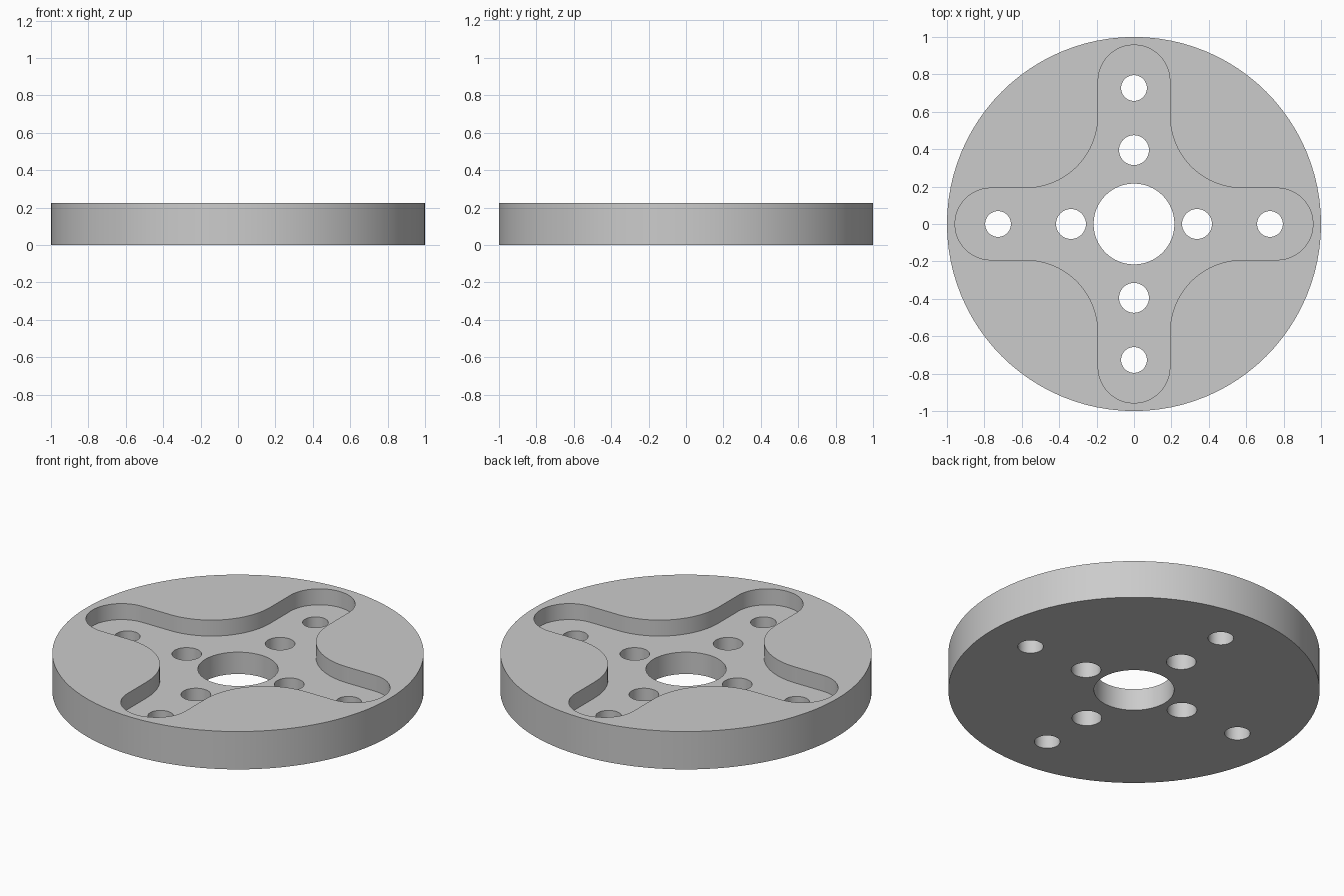
import bpy, bmesh
from math import cos, sin, pi, radians

if "Cube" in bpy.data.objects:
    bpy.data.objects.remove(bpy.data.objects["Cube"], do_unlink=True)

HEIGHT, FLOOR = 0.225, 0.13
ARM_HALF, ARM_TIP, FILLET_END = 0.192, 0.957, 0.58

metal = bpy.data.materials.new("grey metal")
metal.use_nodes = True
grey = (0.6, 0.6, 0.6, 1)
metal.diffuse_color = grey
metal.node_tree.nodes["Principled BSDF"].inputs["Base Color"].default_value = grey


def arc(cx, cy, r, start, end, steps):
    """Points along an arc, angles in degrees."""
    angles = [radians(start + (end - start) * i / steps) for i in range(steps + 1)]
    return [(cx + r * cos(a), cy + r * sin(a)) for a in angles]


def circle(cx, cy, r, sides):
    return arc(cx, cy, r, 0, 360, sides)[:-1]


def prism(name, outlines, z0, z1):
    """Extrude each closed outline from z0 to z1 in one mesh."""
    bm = bmesh.new()
    for pts in outlines:
        low = [bm.verts.new((x, y, z0)) for x, y in pts]
        high = [bm.verts.new((x, y, z1)) for x, y in pts]
        bm.faces.new(low[::-1])
        bm.faces.new(high)
        for i in range(len(pts)):
            j = (i + 1) % len(pts)
            bm.faces.new((low[i], low[j], high[j], high[i]))
    mesh = bpy.data.meshes.new(name)
    bm.to_mesh(mesh)
    bm.free()
    mesh.materials.append(metal)
    ob = bpy.data.objects.new(name, mesh)
    bpy.context.collection.objects.link(ob)
    return ob


# Round body
disc = prism("disc", [circle(0, 0, 1, 96)], 0, HEIGHT)

# Cross-shaped pocket: rounded arm tip plus concave fillet, repeated four times
quarter = arc(ARM_TIP - ARM_HALF, 0, ARM_HALF, -90, 90, 24)
quarter += arc(FILLET_END, FILLET_END, FILLET_END - ARM_HALF, 270, 180, 20)
cross = []
for k in range(4):
    c, s = round(cos(k * pi / 2)), round(sin(k * pi / 2))
    # the last fillet point lies on the side of the next arm
    cross += [(c * x - s * y, s * x + c * y) for x, y in quarter]
pocket = prism("pocket_cutter", [cross], FLOOR, HEIGHT + 0.1)

# Centre bore, inner bolt holes and outer bolt holes
holes = [circle(0, 0, 0.216, 64)]
for sign in (-1, 1):
    holes.append(circle(sign * 0.337, 0, 0.08, 40))
    holes.append(circle(0, sign * 0.395, 0.08, 40))
    holes.append(circle(sign * 0.727, 0, 0.069, 40))
    holes.append(circle(0, sign * 0.727, 0.069, 40))
drill = prism("hole_cutter", holes, -0.1, HEIGHT + 0.2)

# Cut the body, then drop the cutters
for cutter in (pocket, drill):
    mod = disc.modifiers.new(cutter.name, "BOOLEAN")
    mod.operation = "DIFFERENCE"
    mod.solver = "EXACT"
    mod.object = cutter
bpy.context.view_layer.update()
result = disc.evaluated_get(bpy.context.evaluated_depsgraph_get())
cut_mesh = bpy.data.meshes.new_from_object(result)
disc.modifiers.clear()
disc.data = cut_mesh
for cutter in (pocket, drill):
    bpy.data.objects.remove(cutter, do_unlink=True)

# Smooth the round walls, keep the rims sharp
bpy.ops.object.select_all(action="DESELECT")
disc.select_set(True)
bpy.context.view_layer.objects.active = disc
bpy.ops.object.shade_smooth_by_angle(angle=radians(30))
